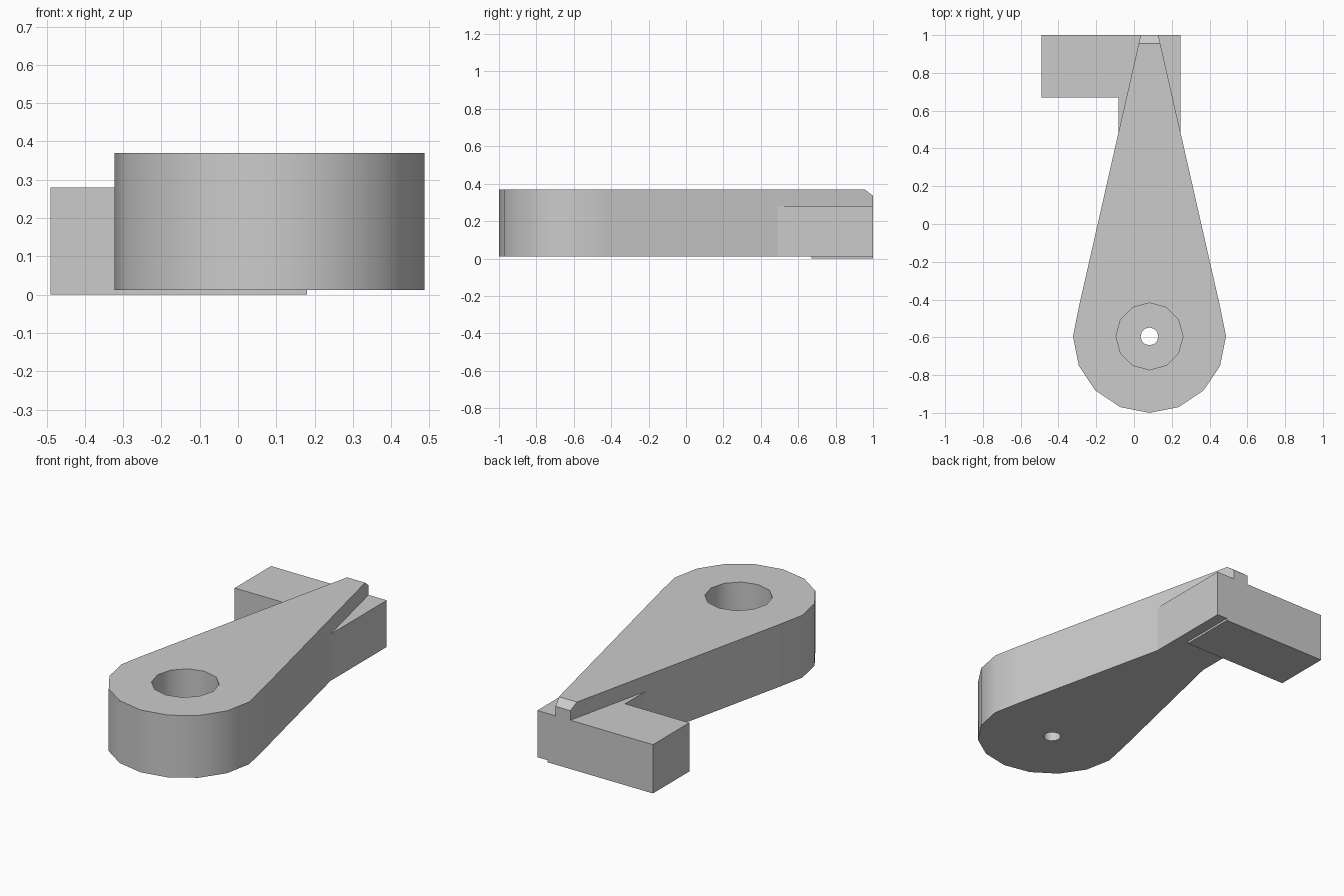
import bpy, bmesh
from math import sin, cos, tau
from mathutils import Vector

if "Cube" in bpy.data.objects:
    bpy.data.objects.remove(bpy.data.objects["Cube"], do_unlink=True)

grey = bpy.data.materials.new("plain_grey")
grey.use_nodes = True
grey.diffuse_color = (0.6, 0.6, 0.6, 1)
grey.node_tree.nodes["Principled BSDF"].inputs["Base Color"].default_value = (0.6, 0.6, 0.6, 1)

HUB_X, HUB_Y, HUB_R = 0.082, -0.595, 0.405
BOTTOM, TOP = 0.012, 0.37


def ring(radius, sides, first=0, last=None):
    """Points round the hub axis, counter-clockwise."""
    last = sides - 1 if last is None else last
    return [(HUB_X + radius * cos(tau * i / sides), HUB_Y + radius * sin(tau * i / sides))
            for i in range(first, last + 1)]


def prism(name, outline, z0, z1, smooth_below=None, chamfer=None):
    """Extrude an outline; side faces in front of smooth_below are shaded smooth."""
    bm = bmesh.new()
    base = bm.faces.new([bm.verts.new((x, y, z0)) for x, y in outline])
    up = bmesh.ops.extrude_face_region(bm, geom=[base], use_keep_orig=True)["geom"]
    bmesh.ops.translate(bm, vec=(0, 0, z1 - z0),
                        verts=[v for v in up if isinstance(v, bmesh.types.BMVert)])
    if chamfer:
        point, normal = chamfer
        cut = bmesh.ops.bisect_plane(bm, geom=bm.verts[:] + bm.edges[:] + bm.faces[:],
                                     plane_co=point, plane_no=normal, clear_outer=True)
        bmesh.ops.holes_fill(bm, edges=[e for e in bm.edges if e.is_boundary], sides=0)
    bmesh.ops.recalc_face_normals(bm, faces=bm.faces[:])
    if smooth_below is not None:
        for f in bm.faces:
            f.smooth = abs(f.normal.z) < 0.1 and all(v.co.y < smooth_below for v in f.verts)
    mesh = bpy.data.meshes.new(name)
    bm.to_mesh(mesh)
    bm.free()
    mesh.materials.append(grey)
    obj = bpy.data.objects.new(name, mesh)
    bpy.context.collection.objects.link(obj)
    return obj


def box(name, x0, x1, y0, y1, z0, z1):
    return prism(name, [(x0, y0), (x1, y0), (x1, y1), (x0, y1)], z0, z1)


# Tapered arm: round hub running to a narrow tip with a chamfered top edge
tip = 0.047
outline = [(HUB_X + tip, 1), (HUB_X - tip, 1)] + ring(HUB_R, 16, 7, 17)
arm = prism("tapered_arm", outline, BOTTOM, TOP, smooth_below=-0.4,
            chamfer=(Vector((0, 0.955, TOP)), Vector((0, 0.035, 0.045))))

# Counterbore from above and a small through hole
for name, radius, floor in (("counterbore", 0.177, 0.1), ("pin_hole", 0.047, -0.1)):
    cutter = prism(name, ring(radius, 12), floor, 0.5, smooth_below=0)
    cutter.hide_render = True
    mod = arm.modifiers.new(name, 'BOOLEAN')
    mod.operation = 'DIFFERENCE'
    mod.solver = 'EXACT'
    mod.object = cutter
    bpy.context.view_layer.objects.active = arm
    bpy.ops.object.modifier_apply(modifier=mod.name)
    bpy.data.objects.remove(cutter, do_unlink=True)

# Square body under the tip, and the block reaching out to the side
box("tip_body", -0.082, 0.245, 0.482, 1, BOTTOM, 0.28)
box("side_block", -0.49, 0.18, 0.67, 1, 0, 0.28)
